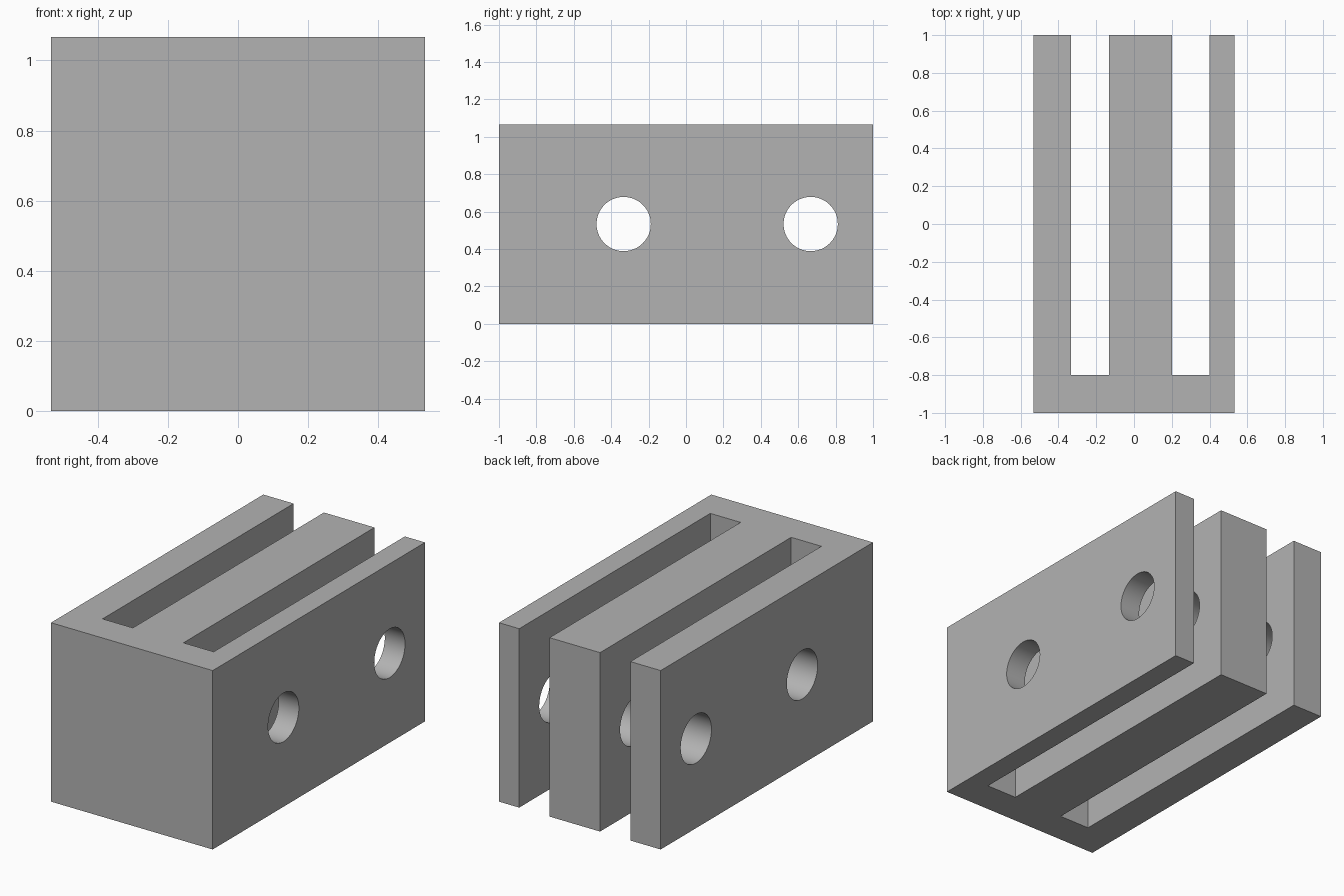
import bpy
import bmesh
import math

cube = bpy.data.objects.get("Cube")
if cube:
    bpy.data.objects.remove(cube, do_unlink=True)

UNIT = 2 / 15            # base module of the block
HEIGHT = 8 * UNIT
HALF_W = 4 * UNIT
WALL_Y = -0.8            # inner face of the closed front wall
HOLE_R = 0.145

grey = bpy.data.materials.new("plain grey")
grey.use_nodes = True
colour = (0.45, 0.45, 0.45, 1)
grey.diffuse_color = colour
grey.node_tree.nodes["Principled BSDF"].inputs["Base Color"].default_value = colour


def make_object(name, bm):
    mesh = bpy.data.meshes.new(name)
    bmesh.ops.recalc_face_normals(bm, faces=bm.faces)
    bm.to_mesh(mesh)
    bm.free()
    mesh.materials.append(grey)
    obj = bpy.data.objects.new(name, mesh)
    bpy.context.collection.objects.link(obj)
    return obj


# Block: plan outline with two slots open at the back, extruded upwards
outline = [(-HALF_W, -1), (HALF_W, -1), (HALF_W, 1)]
for right, left in ((3 * UNIT, 1.5 * UNIT), (-UNIT, -2.5 * UNIT)):
    outline += [(right, 1), (right, WALL_Y), (left, WALL_Y), (left, 1)]
outline.append((-HALF_W, 1))

bm = bmesh.new()
base = bm.faces.new([bm.verts.new((x, y, 0)) for x, y in outline])
top = bmesh.ops.extrude_face_region(bm, geom=[base])["geom"]
bmesh.ops.translate(bm, vec=(0, 0, HEIGHT),
                    verts=[v for v in top if isinstance(v, bmesh.types.BMVert)])
block = make_object("slotted_block", bm)

# Cross holes: drilled through all three plates
for name, y in (("front_hole_cutter", -1 / 3), ("back_hole_cutter", 2 / 3)):
    bm = bmesh.new()
    bmesh.ops.create_cone(bm, cap_ends=True, segments=64,
                          radius1=HOLE_R, radius2=HOLE_R, depth=1.4)
    cutter = make_object(name, bm)
    cutter.rotation_euler = (0, math.pi / 2, 0)
    cutter.location = (0, y, HEIGHT / 2)
    cutter.hide_render = True
    cutter.hide_set(True)
    cut = block.modifiers.new(name, "BOOLEAN")
    cut.operation = "DIFFERENCE"
    cut.solver = "EXACT"
    cut.object = cutter

# Bake the holes, remove the cutters, then smooth the bores
bpy.context.view_layer.objects.active = block
block.select_set(True)
for mod in list(block.modifiers):
    cutter = mod.object
    bpy.ops.object.modifier_apply(modifier=mod.name)
    bpy.data.objects.remove(cutter, do_unlink=True)
bpy.ops.object.shade_smooth_by_angle(angle=math.radians(30))
